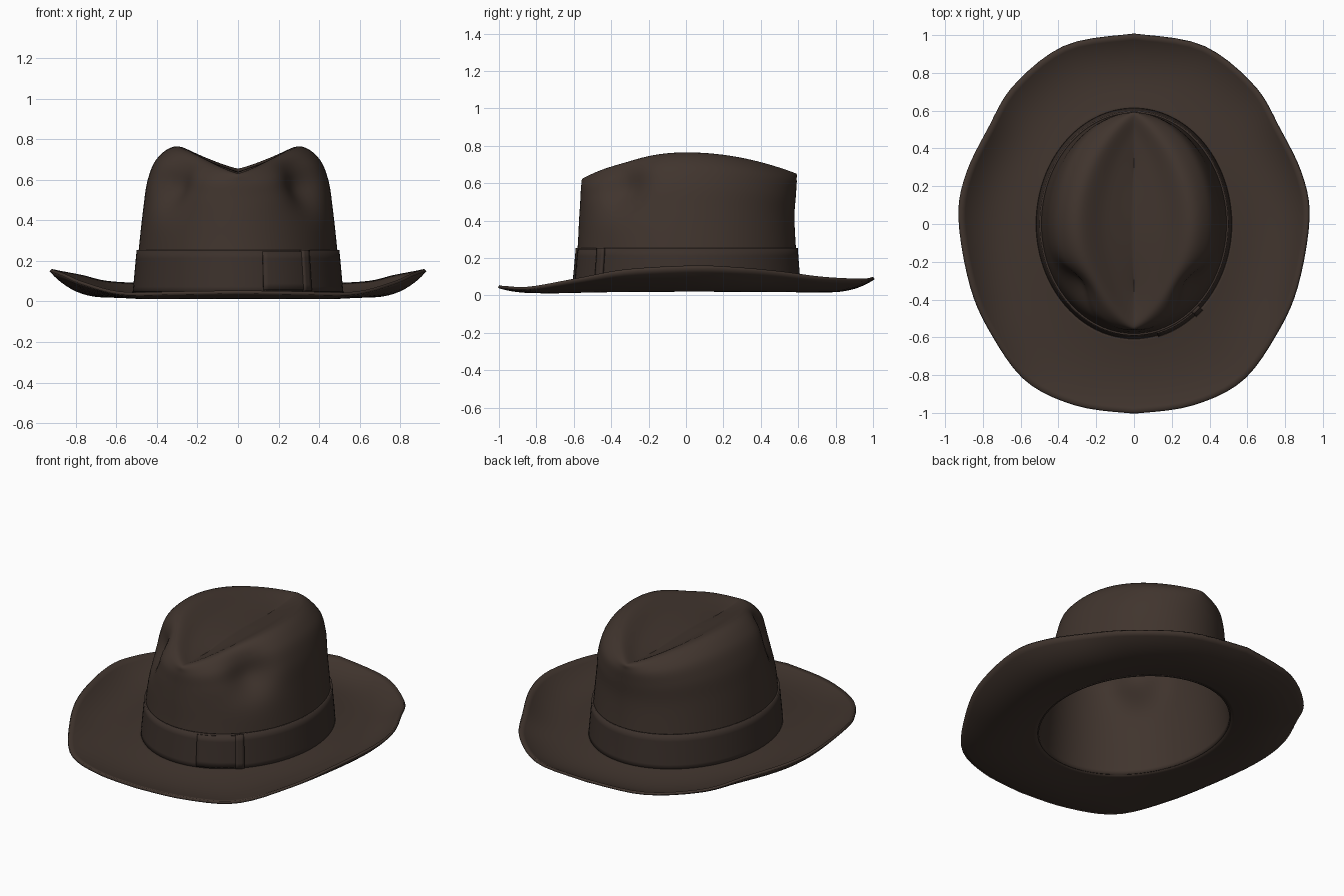
import bpy
from math import sin, cos, pi, exp, radians
from mathutils import Vector

cube = bpy.data.objects.get("Cube")
if cube:
    bpy.data.objects.remove(cube)


def material(name, colour):
    mat = bpy.data.materials.new(name)
    mat.use_nodes = True
    mat.diffuse_color = (*colour, 1)
    bsdf = mat.node_tree.nodes["Principled BSDF"]
    bsdf.inputs["Base Color"].default_value = (*colour, 1)
    bsdf.inputs["Roughness"].default_value = 0.9
    return mat


felt = material("brown felt", (0.052, 0.035, 0.027))
ribbon = material("dark brown ribbon", (0.044, 0.030, 0.024))


def spline(points, v):
    """Smooth curve through the points, v counted in points."""
    last = len(points) - 1
    i = min(int(v), last - 1)
    f = v - i
    a, b, c, d = (Vector(points[min(max(k, 0), last)]) for k in range(i - 1, i + 3))
    return b + 0.5 * f * (c - a + f * (2 * a - 5 * b + 4 * c - d + f * (3 * (b - c) + d - a)))


def surface(name, point, ts, vs, mat, thickness, closed=True):
    """Grid of point(t, v): t runs round the hat, v from row to row."""
    n = len(ts)
    verts = [point(t, v) for v in vs for t in ts]
    faces = []
    for i in range(len(vs) - 1):
        for j in range(n if closed else n - 1):
            k = (j + 1) % n
            faces.append((i * n + j, i * n + k, (i + 1) * n + k, (i + 1) * n + j))
    mesh = bpy.data.meshes.new(name)
    mesh.from_pydata(verts, [], faces)
    obj = bpy.data.objects.new(name, mesh)
    bpy.context.collection.objects.link(obj)
    mesh.materials.append(mat)
    weld = obj.modifiers.new("weld", "WELD")
    weld.merge_threshold = 0.0005
    solid = obj.modifiers.new("thickness", "SOLIDIFY")
    solid.thickness = thickness
    solid.offset = -1
    bpy.ops.object.select_all(action="DESELECT")
    obj.select_set(True)
    bpy.context.view_layer.objects.active = obj
    bpy.ops.object.shade_smooth_by_angle(angle=radians(50))
    return obj


def steps(a, b, n):
    return [a + (b - a) * i / n for i in range(n + 1)]


# Crown rings: half width, front, back, side height, front height, back height, pinch
RINGS = [
    (0.51, 0.60, 0.605, 0.035, 0.035, 0.035, 1),
    (0.49, 0.58, 0.588, 0.25, 0.25, 0.25, 1),
    (0.468, 0.572, 0.58, 0.45, 0.40, 0.42, 1),
    (0.445, 0.565, 0.588, 0.60, 0.51, 0.54, 1),
    (0.395, 0.56, 0.592, 0.71, 0.59, 0.62, 1.1),
    (0.295, 0.545, 0.58, 0.765, 0.63, 0.655, 1.6),
    (0.15, 0.45, 0.47, 0.695, 0.625, 0.64, 1.6),
    (0, 0.30, 0.30, 0.64, 0.62, 0.63, 1.5),
]


def crown_point(t, v, out=0):
    w, front, back, zs, zf, zb, power = spline(RINGS, v)
    c, s = cos(t), sin(t)
    x = (w + out) * abs(s) ** power * (1 if s >= 0 else -1)
    y = -c * ((front if c > 0 else back) + out)
    z = zs + ((zf if c > 0 else zb) - zs) * c * c
    # finger dents either side of the front
    for side in (-1, 1):
        dx, dy, dz = x - side * 0.33, y + 0.35, z - 0.59
        push = 0.085 * exp(-(dx * dx + dy * dy + dz * dz) / 0.017)
        x -= side * push * 0.7
        y += push * 0.6
        z -= push * 0.3
    return x, y, z


# Half of the brim edge, front to back
EDGE = [
    (0, -1.0, 0.055), (0.3, -0.96, 0.05), (0.57, -0.83, 0.048), (0.755, -0.57, 0.095),
    (0.86, -0.32, 0.14), (0.918, 0.03, 0.16), (0.88, 0.26, 0.152), (0.765, 0.5, 0.13),
    (0.63, 0.73, 0.10), (0.36, 0.94, 0.09), (0, 1.0, 0.1),
]


def brim_point(t, u):
    half = t if t <= pi else 2 * pi - t
    ex, ey, ez = spline(EDGE, half / pi * (len(EDGE) - 1))
    if t > pi:
        ex = -ex
    ix, iy, _ = crown_point(t, 0, -0.005)
    z = 0.016 + (ez - 0.016) * u ** 3.2 + 0.035 * (1 - u) ** 2
    return ix + (ex - ix) * u, iy + (ey - iy) * u, z


around = steps(0, 2 * pi, 96)[:-1]
surface("crown", crown_point, around, steps(0, 7, 42), felt, 0.012)
surface("brim", brim_point, around, steps(1, 0, 16), felt, 0.016)

# Ribbon band with a flat bow on the left of the front
surface("hat_band", lambda t, v: crown_point(t, v, 0.01),
        around, steps(0.05, 1.02, 5), ribbon, 0.012)
surface("bow", lambda t, v: crown_point(t, v, 0.018),
        steps(radians(14), radians(42), 10), steps(0.15, 0.98, 5), ribbon, 0.01, False)
surface("bow_knot", lambda t, v: crown_point(t, v, 0.026),
        steps(radians(38), radians(43), 3), steps(0.12, 1.02, 5), ribbon, 0.018, False)
